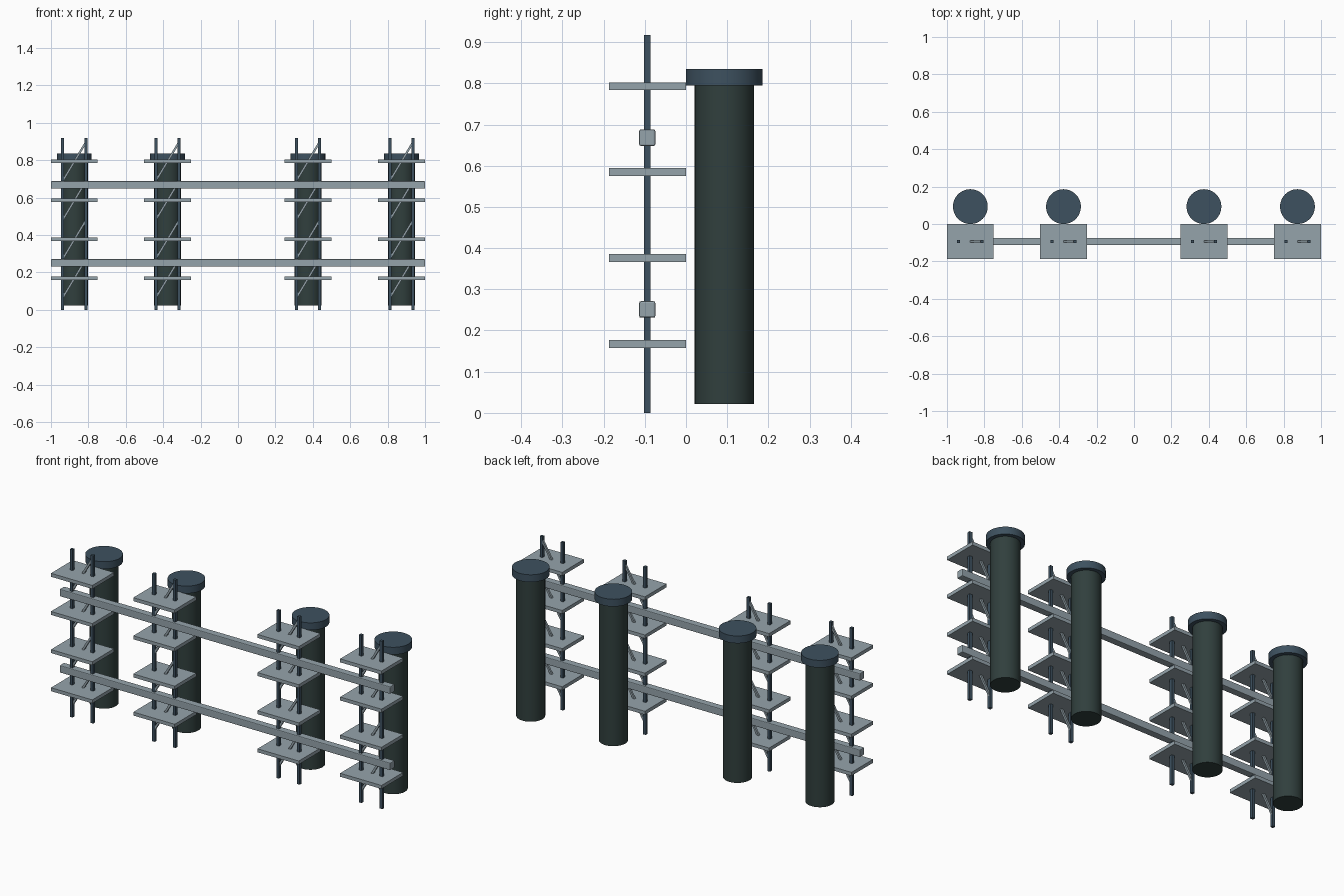
import bpy
import math
from mathutils import Vector

if "Cube" in bpy.data.objects:
    bpy.data.objects.remove(bpy.data.objects["Cube"])


def material(name, rgb):
    m = bpy.data.materials.new(name)
    m.diffuse_color = (*rgb, 1.0)
    m.use_nodes = True
    m.node_tree.nodes["Principled BSDF"].inputs["Base Color"].default_value = m.diffuse_color
    return m


STEEL = material("pale_steel", (0.30, 0.37, 0.41))
SLATE = material("slate_blue", (0.047, 0.082, 0.115))
DARK = material("dark_green_grey", (0.030, 0.050, 0.047))


def box(name, center, size, mat, bevel=0.0):
    bpy.ops.mesh.primitive_cube_add(size=1, location=center)
    ob = bpy.context.object
    ob.name = name
    ob.scale = size
    bpy.ops.object.transform_apply(location=False, rotation=False, scale=True)
    ob.data.materials.append(mat)
    if bevel:
        mod = ob.modifiers.new("soft_edges", 'BEVEL')
        mod.width = bevel
        mod.segments = 2
    return ob


def cylinder(name, x, y, z0, z1, radius, mat):
    bpy.ops.mesh.primitive_cylinder_add(vertices=48, radius=radius, depth=z1 - z0,
                                        location=(x, y, (z0 + z1) / 2))
    ob = bpy.context.object
    ob.name = name
    ob.data.materials.append(mat)
    bpy.ops.object.shade_smooth_by_angle(angle=math.radians(35))
    return ob


def strut(name, a, b, thickness, mat):
    a, b = Vector(a), Vector(b)
    ob = box(name, (a + b) / 2, (thickness, thickness, (b - a).length), mat)
    ob.rotation_euler = (0, math.atan2(b.x - a.x, b.z - a.z), 0)
    return ob


FRAME_Y, TANK_Y = -0.094, 0.093
PLATE_Z = [0.1675 + 0.2085 * i for i in range(4)]

for x in (-0.875, -0.377, 0.374, 0.874):
    # Capped column behind the frame
    cylinder("column", x, TANK_Y, 0.022, 0.795, 0.072, DARK)
    cylinder("column_cap", x, TANK_Y, 0.795, 0.835, 0.093, SLATE)
    # Pair of upright posts
    for side in (-1, 1):
        box("post", (x + side * 0.0625, FRAME_Y, 0.4585), (0.016, 0.016, 0.917), SLATE)
    # Shelves, each crossed by a diagonal brace
    for z in PLATE_Z:
        box("shelf", (x, FRAME_Y, z), (0.25, 0.187, 0.019), STEEL)
        strut("diagonal_brace", (x - 0.06, FRAME_Y, z - 0.1),
              (x + 0.06, FRAME_Y, z + 0.1), 0.011, STEEL)

# Long rails joining all the frames
for z in (0.251, 0.668):
    box("long_rail", (0, FRAME_Y, z), (2.0, 0.039, 0.040), STEEL, bevel=0.004)
